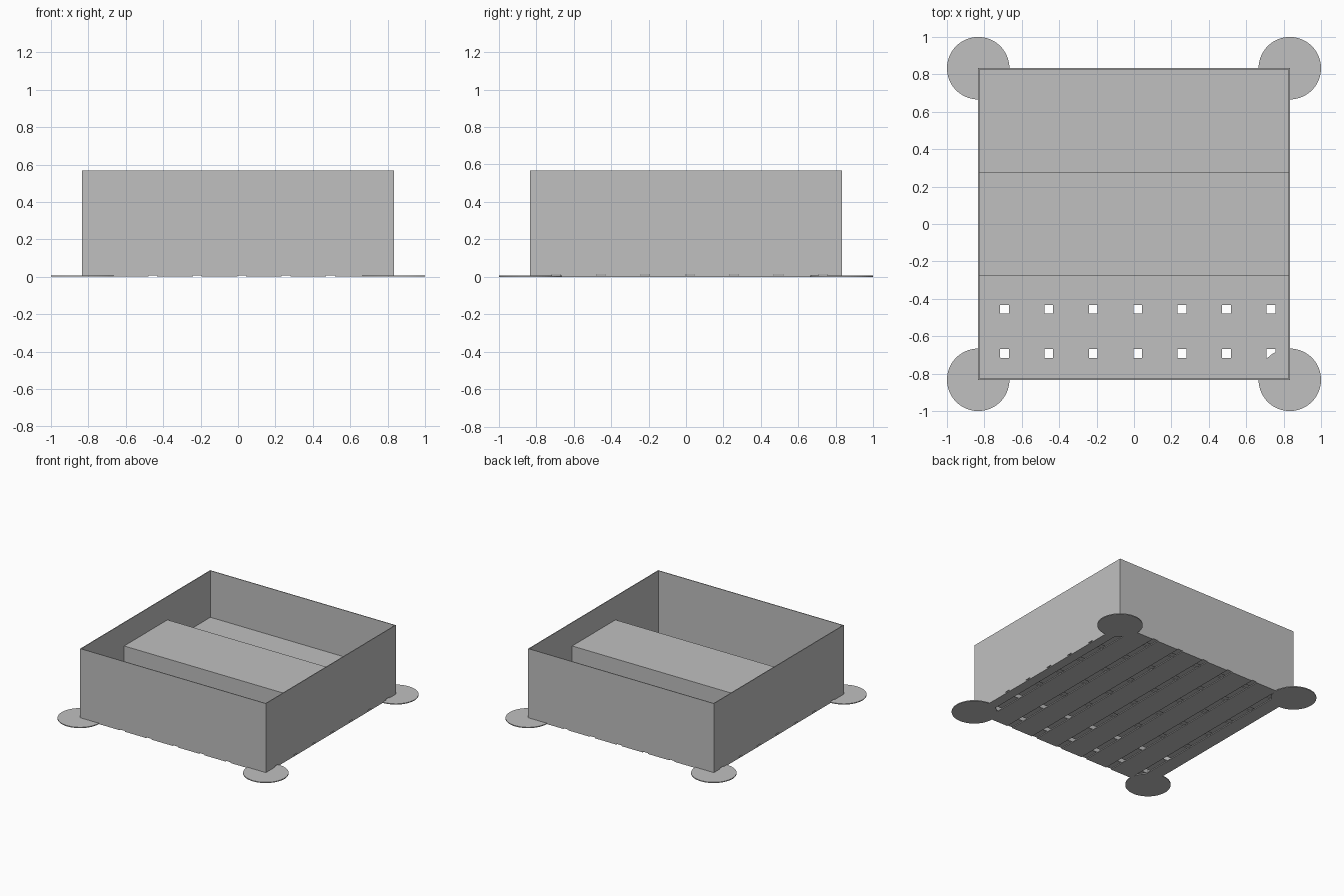
import bpy, bmesh
from mathutils import Matrix, Vector

cube = bpy.data.objects.get("Cube")
if cube:
    bpy.data.objects.remove(cube, do_unlink=True)

H = 0.833        # half width of the tray
TOP = 0.567      # rim height
LAYER = 0.0067   # thickness of one floor layer
WALL = 0.006
FLOOR = 2 * LAYER

grey = bpy.data.materials.new("plain_grey")
grey.use_nodes = True
colour = (0.53, 0.53, 0.53, 1)
grey.diffuse_color = colour
grey.node_tree.nodes["Principled BSDF"].inputs["Base Color"].default_value = colour


def finish(name, bm):
    mesh = bpy.data.meshes.new(name)
    bm.to_mesh(mesh)
    bm.free()
    mesh.materials.append(grey)
    obj = bpy.data.objects.new(name, mesh)
    bpy.context.collection.objects.link(obj)
    return obj


def add_box(bm, low, high):
    low, high = Vector(low), Vector(high)
    place = Matrix.Translation((low + high) / 2) @ Matrix.Diagonal((*(high - low), 1))
    bmesh.ops.create_cube(bm, size=1, matrix=place)


def box(name, low, high):
    bm = bmesh.new()
    add_box(bm, low, high)
    return finish(name, bm)


# Floor: two layers of crossing slats, so gaps meet in square drain holes
gap, pitch, first = 0.047, 0.2375, -0.693
centres = [first + pitch * i for i in range(7)]
starts = [-H] + [c + gap / 2 for c in centres]
ends = [c - gap / 2 for c in centres] + [H]
lower, upper = bmesh.new(), bmesh.new()
for a, b in zip(starts, ends):
    add_box(lower, (a, -H, 0), (b, H, LAYER))
    add_box(upper, (-H, a, LAYER), (H, b, FLOOR))
finish("floor_lower_slats", lower)
finish("floor_upper_slats", upper)

# Thin outer walls
inner = H - WALL
box("front_wall", (-H, -H, FLOOR), (H, -inner, TOP))
box("back_wall", (-H, inner, FLOOR), (H, H, TOP))
box("left_wall", (inner, -inner, FLOOR), (H, inner, TOP))
box("right_wall", (-H, -inner, FLOOR), (-inner, inner, TOP))

# Raised steps: tall one in the middle, half as tall at the back
third = H / 3
box("middle_step", (-inner, -third, FLOOR), (inner, third, TOP * 2 / 3))
box("back_step", (-inner, third, FLOOR), (inner, inner, TOP / 3))

# Flat round pads under the corners
for side, x in (("left", H), ("right", -H)):
    for end, y in (("front", -H), ("back", H)):
        bm = bmesh.new()
        bmesh.ops.create_cone(bm, cap_ends=True, segments=64, radius1=1 - H,
                              radius2=1 - H, depth=LAYER,
                              matrix=Matrix.Translation((x, y, LAYER / 2)))
        finish(f"{end}_{side}_corner_pad", bm)
